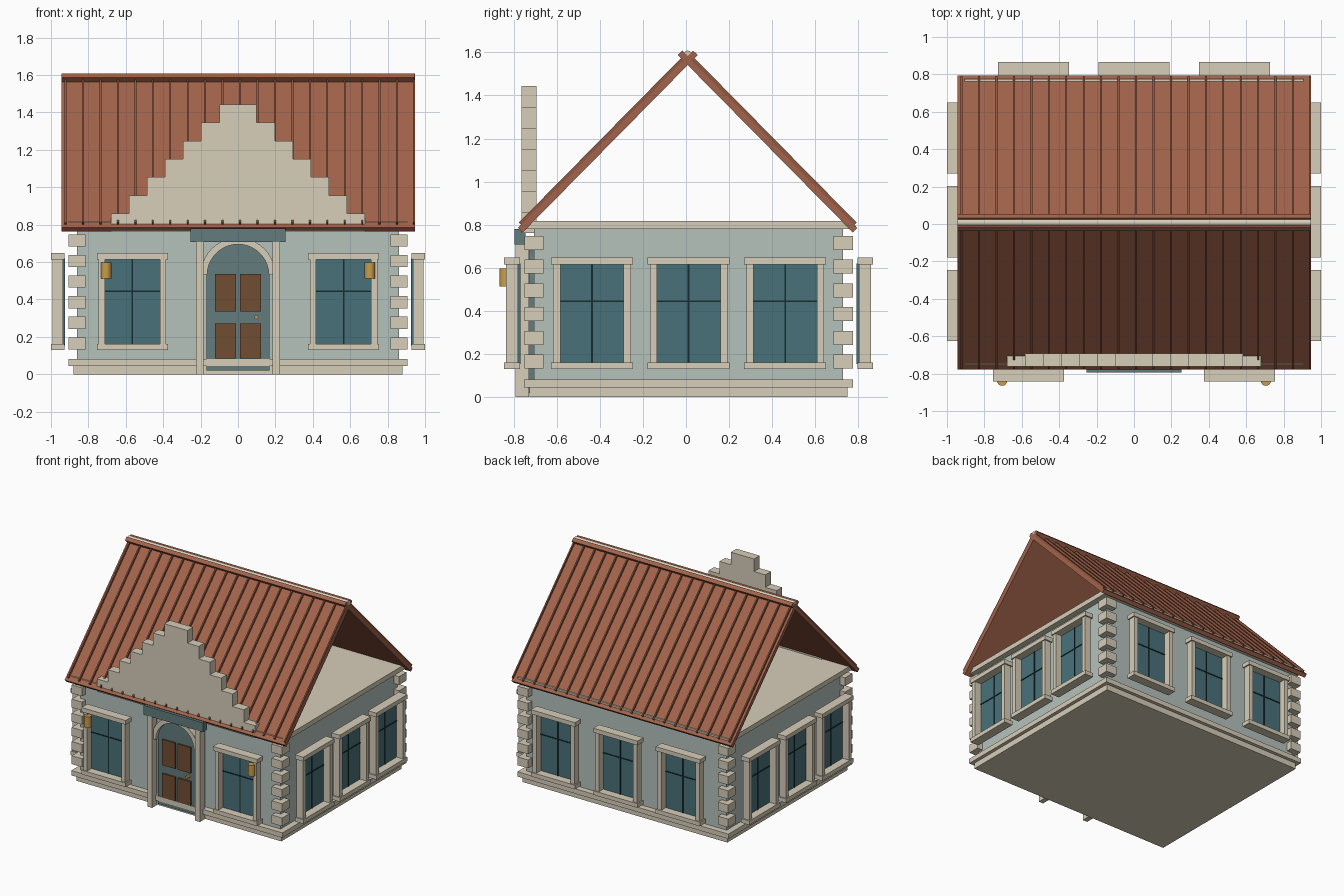
import bpy, bmesh
from math import sin, cos, pi, radians
from mathutils import Matrix, Vector

if "Cube" in bpy.data.objects:
    bpy.data.objects.remove(bpy.data.objects["Cube"])

Y0 = 0.012  # centre line of the house body


def material(name, hexcode):
    m = bpy.data.materials.new(name)
    rgb = [(int(hexcode[i:i + 2], 16) / 255) ** 2.2 for i in (0, 2, 4)]
    m.diffuse_color = (*rgb, 1)
    m.use_nodes = True
    m.node_tree.nodes["Principled BSDF"].inputs["Base Color"].default_value = m.diffuse_color
    return m


CREAM = material("cream_stone", "d6cdb8")
WALL = material("pale_plaster", "b4c1bb")
ROOF = material("roof_red", "a0634c")
SEAM = material("roof_seam", "8f5843")
GLASS = material("glass", "4b7179")
DARK = material("dark_bars", "1d2f33")
TEAL = material("slate_paint", "637b7d")
BROWN = material("door_wood", "704e36")
GOLD = material("brass", "c89c4e")


def finish(name, bm, mat):
    bmesh.ops.recalc_face_normals(bm, faces=bm.faces)
    me = bpy.data.meshes.new(name)
    bm.to_mesh(me)
    bm.free()
    ob = bpy.data.objects.new(name, me)
    me.materials.append(mat)
    bpy.context.collection.objects.link(ob)
    return ob


def boxes(name, items, mat, xf=Matrix()):
    """One object from (x0, x1, y0, y1, z0, z1) boxes."""
    bm = bmesh.new()
    for x0, x1, y0, y1, z0, z1 in items:
        m = Matrix.Translation(((x0 + x1) / 2, (y0 + y1) / 2, (z0 + z1) / 2))
        m = xf @ m @ Matrix.Diagonal((x1 - x0, y1 - y0, z1 - z0, 1))
        bmesh.ops.create_cube(bm, size=1, matrix=m)
    return finish(name, bm, mat)


def prism(name, pts, y0, y1, mat):
    """Extrude an (x, z) outline along y."""
    bm = bmesh.new()
    f = bm.faces.new([bm.verts.new((x, y0, z)) for x, z in pts])
    r = bmesh.ops.extrude_face_region(bm, geom=[f])
    moved = [v for v in r["geom"] if isinstance(v, bmesh.types.BMVert)]
    bmesh.ops.translate(bm, verts=moved, vec=(0, y1 - y0, 0))
    return finish(name, bm, mat)


def cylinder(name, loc, r, depth, mat, rot=Matrix(), seg=16):
    bm = bmesh.new()
    bmesh.ops.create_cone(bm, cap_ends=True, segments=seg, radius1=r, radius2=r,
                          depth=depth, matrix=Matrix.Translation(loc) @ rot)
    ob = finish(name, bm, mat)
    for p in ob.data.polygons:
        p.use_smooth = len(p.vertices) == 4
    return ob


def block(hx, hy, z0, z1):
    return (-hx, hx, Y0 - hy, Y0 + hy, z0, z1)


# Body: plinth, walls, cornice
boxes("lower_plinth", [block(0.88, 0.737, 0, 0.045)], CREAM)
boxes("upper_plinth", [block(0.907, 0.763, 0.045, 0.083)], CREAM)
boxes("walls", [block(0.86, 0.717, 0.04, 0.79)], WALL)
boxes("cornice", [block(0.907, 0.763, 0.78, 0.818)], CREAM)

# Corner quoins
boxes("corner_quoins", [(sx * 0.86 - 0.045, sx * 0.86 + 0.045,
                         Y0 + sy * 0.717 - 0.045, Y0 + sy * 0.717 + 0.045,
                         0.133 + 0.11 * i, 0.198 + 0.11 * i)
                        for sx in (-1, 1) for sy in (-1, 1) for i in range(6)], CREAM)


# Windows: local x along the wall, local -y outward
def window(name, angle, dist, u):
    xf = (Matrix.Translation((0, Y0, 0)) @ Matrix.Rotation(angle, 4, 'Z')
          @ Matrix.Translation((u, -dist, 0)))
    boxes(name + "_frame", [(-0.19, 0.19, 0, 0.072, 0.13, 0.162),
                            (-0.19, 0.19, 0, 0.072, 0.615, 0.648),
                            (-0.18, -0.147, 0.008, 0.064, 0.155, 0.62),
                            (0.147, 0.18, 0.008, 0.064, 0.155, 0.62)], CREAM, xf)
    boxes(name + "_glass", [(-0.15, 0.15, 0.062, 0.076, 0.155, 0.62)], GLASS, xf)
    boxes(name + "_bars", [(-0.004, 0.004, 0.058, 0.07, 0.16, 0.615),
                           (-0.148, 0.148, 0.058, 0.07, 0.441, 0.449)], DARK, xf)


for i, u in enumerate((-0.565, 0.565)):
    window(f"front_window_{i}", 0, 0.855, u)
for i, u in enumerate((-0.537, 0, 0.537)):
    window(f"back_window_{i}", pi, 0.855, u)
for i, u in enumerate((-0.448, 0, 0.448)):
    window(f"right_window_{i}", pi / 2, 1.0, u)
    window(f"left_window_{i}", -pi / 2, 1.0, u)

# Roof slabs with standing seams, crossing at the ridge
apex = Vector((0, Y0 - 0.004, 1.562))
for name, turn in (("front", 0), ("back", pi)):
    # local y runs up the slope to the ridge, local z is the slope normal
    xf = Matrix.Translation(apex) @ Matrix.Rotation(turn, 4, 'Z') @ Matrix.Rotation(radians(45.4), 4, 'X')
    boxes(name + "_roof_slab", [(-0.945, 0.945, -1.105, 0.05, -0.015, 0.015)], ROOF, xf)
    s = 1 if turn == 0 else -1
    xs = [s * min(-0.922 + 0.0933 * i, 0.94) for i in range(21)]
    boxes(name + "_roof_seams", [(x - 0.005, x + 0.005, -1.085, -0.01, 0.012, 0.03)
                                 for x in xs], SEAM, xf)
cylinder("ridge_cap", (0, Y0 - 0.004, 1.588), 0.02, 1.89, CREAM,
         Matrix.Rotation(pi / 2, 4, 'Y'), 12)

# Stepped gable
right = []
for i in range(7):
    w = 0.68 - 0.0967 * i
    right += [(w, 0.762 + 0.0973 * i), (w, 0.762 + 0.0973 * (i + 1))]
prism("stepped_gable", right + [(-x, z) for x, z in reversed(right)], -0.762, -0.693, CREAM)


# Doorway: leaf with round head, panels, pillars, arch, sign
def arc(r, n=20):
    return [(r * cos(pi * i / n), 0.53 + r * sin(pi * i / n)) for i in range(n + 1)]


prism("door_leaf", [(-0.168, 0.02), (0.168, 0.02)] + arc(0.168), -0.745, -0.69, TEAL)
boxes("door_panels", [(s * 0.067 - 0.056, s * 0.067 + 0.056, -0.757, -0.74, z0, z1)
                      for s in (-1, 1) for z0, z1 in ((0.085, 0.272), (0.337, 0.537))], BROWN)
cylinder("door_knob", (0.098, -0.757, 0.305), 0.011, 0.03, GOLD,
         Matrix.Rotation(pi / 2, 4, 'X'), 12)
boxes("door_pillars", [(s * 0.205 - 0.02, s * 0.205 + 0.02, -0.79, -0.728, 0, 0.725)
                       for s in (-1, 1)], CREAM)
prism("door_arch", arc(0.2) + arc(0.165)[::-1], -0.775, -0.725, CREAM)
boxes("sign_board", [(-0.255, 0.255, -0.795, -0.745, 0.708, 0.78)], TEAL)

# Wall lanterns
for name, x in (("left_lantern", -0.705), ("right_lantern", 0.705)):
    cylinder(name, (x, -0.837, 0.555), 0.028, 0.085, GOLD)
